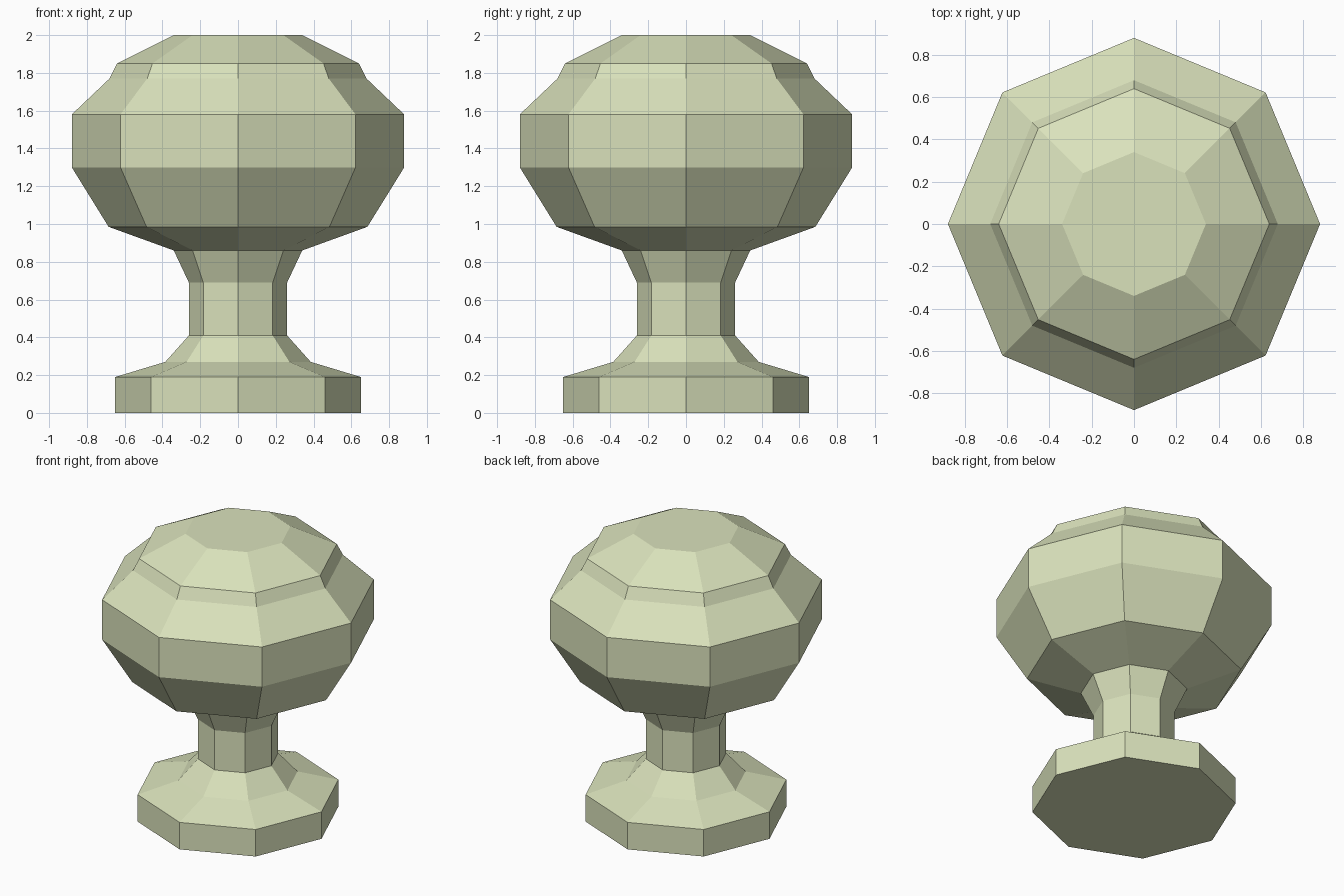
import bpy, bmesh
from math import cos, sin, tau

if "Cube" in bpy.data.objects:
    bpy.data.objects.remove(bpy.data.objects["Cube"])

SIDES = 8

# Profile as (radius, height), from the foot up to the crown
foot = [(0.65, 0), (0.65, 0.19), (0.385, 0.27)]
neck = [(0.26, 0.41), (0.26, 0.69), (0.34, 0.86)]
knob = [(0.685, 0.985), (0.88, 1.30), (0.88, 1.58),
        (0.68, 1.77), (0.64, 1.85), (0.34, 2.0)]


def lathe(name, profile):
    """Turn a profile around z into a closed, flat-faced solid."""
    bm = bmesh.new()
    rings = [[bm.verts.new((r * cos(tau * i / SIDES), r * sin(tau * i / SIDES), z))
              for i in range(SIDES)] for r, z in profile]
    for low, high in zip(rings, rings[1:]):
        for i in range(SIDES):
            j = (i + 1) % SIDES
            bm.faces.new((low[i], low[j], high[j], high[i]))
    bm.faces.new(rings[0][::-1])
    bm.faces.new(rings[-1])
    mesh = bpy.data.meshes.new(name)
    bm.to_mesh(mesh)
    bm.free()
    obj = bpy.data.objects.new(name, mesh)
    bpy.context.collection.objects.link(obj)
    return obj


# Turned door knob: foot, neck and faceted head in one piece
door_knob = lathe("door_knob", foot + neck + knob)

# Pale green finish
finish = bpy.data.materials.new("pale_green")
finish.diffuse_color = (0.70, 0.76, 0.50, 1)
finish.use_nodes = True
finish.node_tree.nodes["Principled BSDF"].inputs["Base Color"].default_value = finish.diffuse_color
door_knob.data.materials.append(finish)
